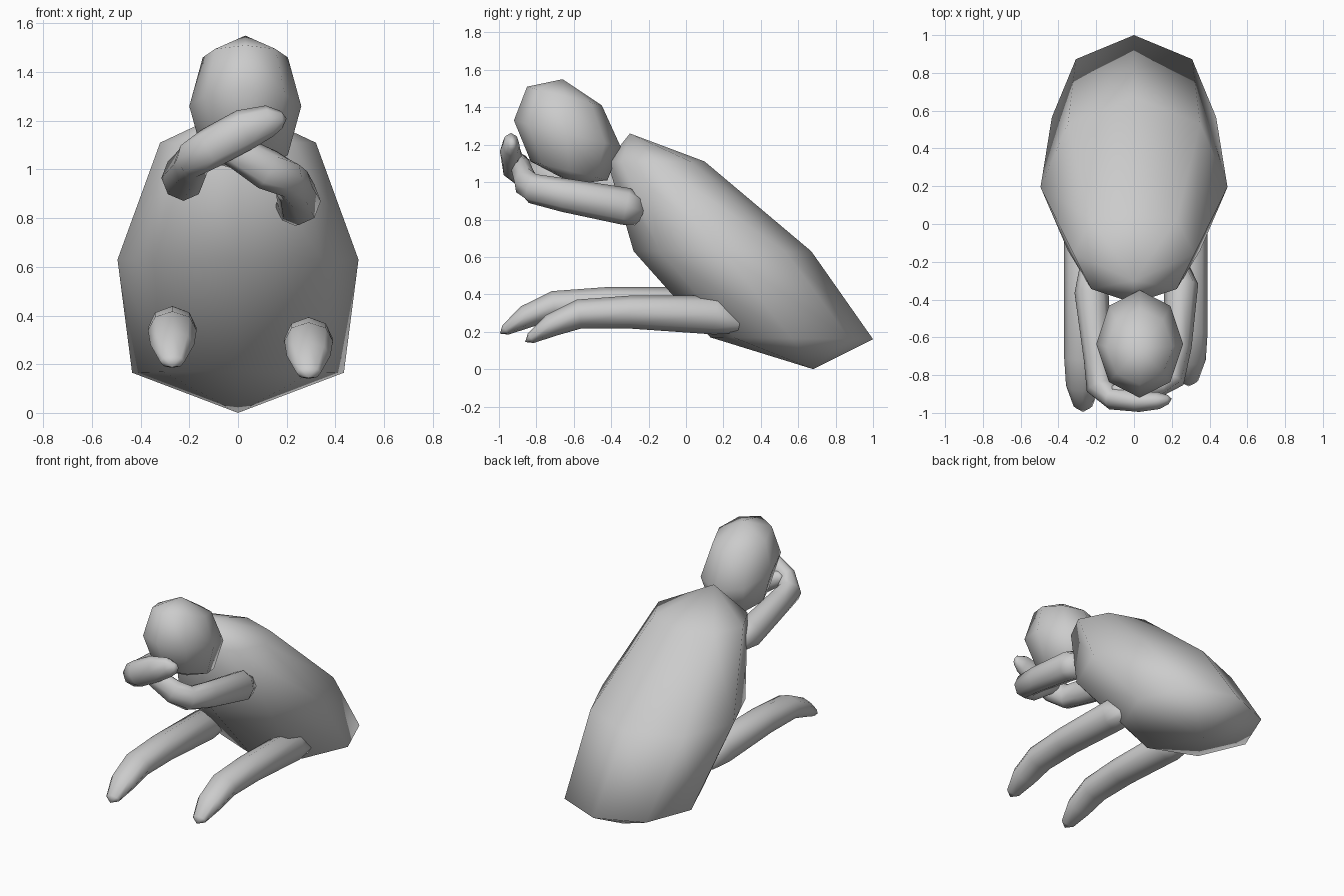
import bpy, bmesh
from math import sin, cos, pi
from mathutils import Vector

if "Cube" in bpy.data.objects:
    bpy.data.objects.remove(bpy.data.objects["Cube"])


def skin(name, rings, start, end):
    """Skin rings of points and close both ends with a pole vertex."""
    bm = bmesh.new()
    loops = [[bm.verts.new(p) for p in ring] for ring in rings]
    n = len(loops[0])
    a, b = bm.verts.new(start), bm.verts.new(end)
    for i in range(n):
        j = (i + 1) % n
        for r, s in zip(loops, loops[1:]):
            bm.faces.new((r[i], r[j], s[j], s[i]))
        bm.faces.new((a, loops[0][j], loops[0][i]))
        bm.faces.new((b, loops[-1][i], loops[-1][j]))
    bmesh.ops.recalc_face_normals(bm, faces=bm.faces)
    for f in bm.faces:
        f.smooth = True
    mesh = bpy.data.meshes.new(name)
    bm.to_mesh(mesh)
    bm.free()
    obj = bpy.data.objects.new(name, mesh)
    bpy.context.collection.objects.link(obj)
    return obj


def blob(name, cx, bottom, top, rings, n=8):
    """Leaning sphere; each ring: half width, front (y, z), back (y, z)."""
    loops = []
    for w, front, back in rings:
        f, b = Vector((cx, *front)), Vector((cx, *back))
        mid, half = (f + b) / 2, (b - f) / 2
        loops.append([mid + half * cos(2 * pi * k / n)
                      + Vector((w * sin(2 * pi * k / n), 0, 0)) for k in range(n)])
    return skin(name, loops, (cx, *bottom), (cx, *top))


def limb(name, path, start, end, n=8):
    """Tube along a path of (x, y, z, half width, half height)."""
    pts = [Vector(p[:3]) for p in path]
    loops = []
    for i, p in enumerate(path):
        t = (pts[min(i + 1, len(pts) - 1)] - pts[max(i - 1, 0)]).normalized()
        side = t.cross(Vector((0, 0, 1))).normalized()
        up = side.cross(t)
        loops.append([pts[i] + side * p[3] * cos(2 * pi * k / n)
                      + up * p[4] * sin(2 * pi * k / n) for k in range(n)])
    return skin(name, loops, start, end)


# Leaning body and head
blob("body", 0, (0.68, 0.0), (-0.30, 1.26), [
    (0.435, (0.13, 0.17), (1.0, 0.16)),
    (0.495, (-0.28, 0.63), (0.67, 0.63)),
    (0.32, (-0.42, 1.11), (0.10, 1.11))])
blob("head", 0.03, (-0.60, 0.99), (-0.66, 1.55), [
    (0.175, (-0.83, 1.11), (-0.42, 1.01)),
    (0.23, (-0.92, 1.33), (-0.35, 1.19)),
    (0.175, (-0.85, 1.51), (-0.45, 1.41))])

# Legs: same shape, one set further forward and higher
for name, x, dy, dz in (("left_leg", 0.29, 0, 0), ("right_leg", -0.27, -0.135, 0.045)):
    path = [(0.30, 0.24, 0.06, 0.05), (0.16, 0.29, 0.10, 0.105),
            (-0.30, 0.305, 0.10, 0.088), (-0.57, 0.295, 0.10, 0.078),
            (-0.72, 0.235, 0.09, 0.062), (-0.83, 0.165, 0.05, 0.03)]
    limb(name, [(x, y + dy, z + dz, w, h) for y, z, w, h in path],
         (x, 0.33 + dy, 0.22 + dz), (x, -0.86 + dy, 0.145 + dz))

# Arms folded in front of the face
limb("right_arm", [
    (-0.22, -0.24, 0.95, 0.07, 0.07), (-0.225, -0.36, 0.965, 0.09, 0.095),
    (-0.19, -0.72, 1.02, 0.075, 0.085), (-0.18, -0.86, 1.045, 0.075, 0.08),
    (-0.11, -0.925, 1.09, 0.06, 0.085), (0.03, -0.94, 1.165, 0.055, 0.085),
    (0.13, -0.935, 1.20, 0.045, 0.065), (0.18, -0.93, 1.205, 0.025, 0.035)],
    (-0.22, -0.21, 0.94), (0.20, -0.925, 1.21))
limb("left_arm", [
    (0.225, -0.25, 0.845, 0.075, 0.08), (0.25, -0.32, 0.87, 0.09, 0.10),
    (0.23, -0.65, 0.93, 0.075, 0.09), (0.20, -0.82, 0.965, 0.07, 0.08),
    (0.12, -0.86, 1.00, 0.06, 0.085), (0.00, -0.88, 1.07, 0.055, 0.07),
    (-0.10, -0.88, 1.11, 0.035, 0.045)],
    (0.22, -0.24, 0.84), (-0.14, -0.88, 1.12))
